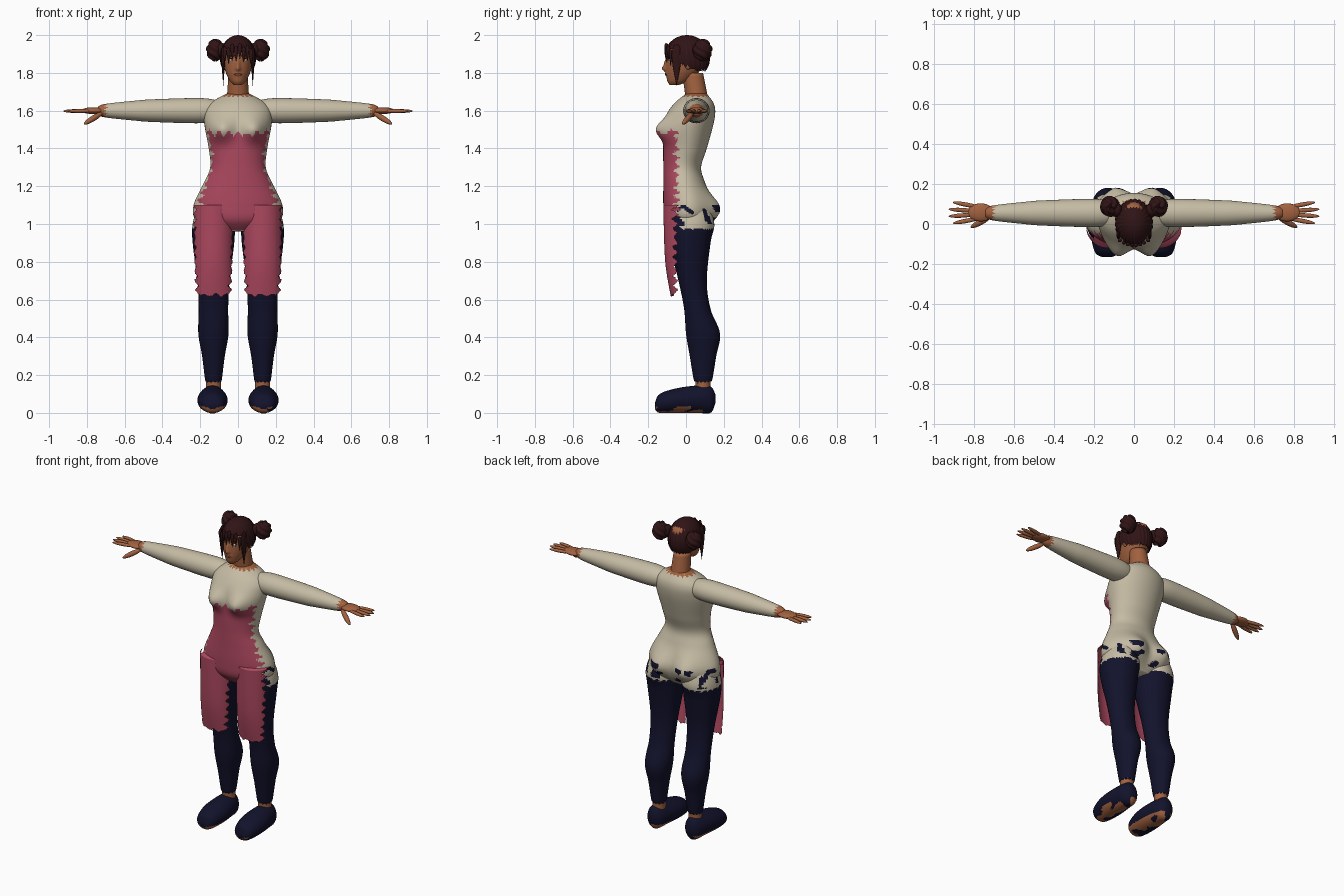
import bpy, bmesh
from math import sin, cos, pi, exp, atan2
from mathutils import Euler, Vector, noise

cube = bpy.data.objects.get("Cube")
if cube:
    bpy.data.objects.remove(cube)


def material(name, red, green, blue):
    result = bpy.data.materials.new(name)
    result.use_nodes = True
    colour = (red, green, blue, 1)
    result.diffuse_color = colour
    shader = result.node_tree.nodes["Principled BSDF"]
    shader.inputs["Base Color"].default_value = colour
    return result


cream = material("cream cloth", .56, .5, .37)
rose = material("rose apron", .42, .065, .115)
navy = material("navy cloth", .006, .006, .025)
skin = material("skin", .36, .12, .05)
hair = material("dark hair", .03, .007, .008)
lip = material("lips", .22, .06, .035)
white = material("eye white", .6, .58, .5)
iris = material("green iris", .08, .2, .17)


def finish(name, bm, materials, rule=None, keep=None):
    """Turn a bmesh into a smooth object; rule picks colours, keep trims faces."""
    bmesh.ops.triangulate(bm, faces=bm.faces[:])
    bmesh.ops.recalc_face_normals(bm, faces=bm.faces[:])
    if keep:
        trimmed = [face for face in bm.faces if not keep(face.calc_center_median())]
        bmesh.ops.delete(bm, geom=trimmed, context='FACES')
    for face in bm.faces:
        face.smooth = True
        if rule:
            chosen = rule(face.calc_center_median(), face.normal)
            face.material_index = materials.index(chosen)
    mesh = bpy.data.meshes.new(name)
    bm.to_mesh(mesh)
    bm.free()
    for item in materials:
        mesh.materials.append(item)
    bpy.context.collection.objects.link(bpy.data.objects.new(name, mesh))


def spline(keys, steps):
    """Catmull-Rom interpolation through the key sections."""
    rows = []
    last = len(keys) - 1
    for i in range(last):
        nearby = [keys[max(0, min(last, i + offset))] for offset in (-1, 0, 1, 2)]
        for step in range(steps):
            t = step / steps
            rows.append([q + t / 2 * (r - p + t * (2*p - 5*q + 4*r - s + t * (3*(q - r) + s - p)))
                         for p, q, r, s in zip(*nearby)])
    return rows + [keys[-1]]


def loft(name, keys, materials, axis='z', middle=0, side=1, steps=6, segments=48,
         rule=None, keep=None, warp=None):
    """Skin oval sections given as (position, half width, low, high)."""
    bm = bmesh.new()
    rings = []
    for place, half, low, high in spline(keys, steps):
        ring = []
        for k in range(segments):
            angle = 2 * pi * k / segments
            across = middle + half * cos(angle)
            up = (low + high) / 2 + (high - low) / 2 * sin(angle)
            layouts = {'z': (across, up, place), 'x': (place, across, up), 'y': (across, place, up)}
            point = Vector(layouts[axis])
            if warp:
                point = warp(point)
            point.x *= side
            ring.append(bm.verts.new(point))
        rings.append(ring)
    for lower, upper in zip(rings, rings[1:]):
        for k in range(segments):
            bm.faces.new((lower[k - 1], lower[k], upper[k], upper[k - 1]))
    bm.faces.new(rings[0])
    bm.faces.new(rings[-1])
    finish(name, bm, materials, rule, keep)


def ball(name, centre, size, mat, warp=None, keep=None, turn=(0, 0, 0), segments=32):
    """Stretched sphere, reshaped by warp before it is scaled and turned."""
    bm = bmesh.new()
    bmesh.ops.create_uvsphere(bm, u_segments=segments, v_segments=24, radius=1)
    rotation = Euler(turn).to_matrix()
    for vert in bm.verts:
        point = warp(vert.co) if warp else vert.co
        vert.co = rotation @ (point * Vector(size)) + Vector(centre)
    finish(name, bm, [mat], keep=keep)


def jag(place, step, height):
    """Uneven saw-tooth for torn cloth edges."""
    tooth = abs((place / step) % 1 * 2 - 1) - .5
    return height * tooth * (1 + noise.noise((place * 23, .3, .7)))


def around(centre, x, y):
    return atan2(centre.y - y, abs(centre.x) - x)


def bumps(*swellings):
    """Mirrored swellings along y: (x, z, width, height, depth)."""
    def warp(point):
        moved = point.copy()
        for x, z, width, height, depth in swellings:
            if point.y * depth > 0:
                distance = ((abs(point.x) - x) / width) ** 2 + ((point.z - z) / height) ** 2
                moved.y += depth * exp(-distance)
        return moved
    return warp


# Colour rules for torn cloth
def torn_patch(c):
    return c.y > -.05 and .99 < c.z < 1.1 and noise.noise(c * 17 + Vector((3, 1, 0))) > .24


def torso_colour(c, normal):
    below_bust = c.z < 1.475 + jag(c.x, .05, .03) + c.x * c.x / 2
    if below_bust and c.y < -.05 + jag(c.z, .045, .035):
        return rose
    if c.z > 1.675 + jag(around(c, 0, .05), .35, .012):
        return skin
    return navy if torn_patch(c) else cream


def leg_colour(c, normal):
    if c.z < .163 + jag(around(c, .13, .09), .5, .012):
        return skin
    below_hip = c.z < .975 + jag(c.x + c.y, .05, .012)
    return navy if below_hip or torn_patch(c) or c.y < -.03 else cream


def shoe_colour(c, normal):
    worn = c.z < .035 and normal.z < -.2 and noise.noise(c * 16) > -.12
    return skin if worn else navy


def sleeve_colour(c, normal):
    cuff = .7 + jag(atan2(c.z - 1.6, c.y - .06), .5, .02)
    return skin if abs(c.x) > cuff else cream


def apron_trim(c):
    return c.y < -.055 + jag(c.z, .05, .025) and c.z > .622 + jag(c.x, .06, .014)


# Hair rules
def strands(point):
    swell = 1 + .025 * sin(26 * atan2(point.y, point.x) + 5 * point.z)
    return Vector((point.x * swell, point.y * swell, point.z))


def twist(point):
    return point * (1 + .07 * sin(9 * point.z + 4 * atan2(point.y, point.x)))


def taper(point):
    width = .55 + .45 * point.z
    return Vector((point.x * width, point.y * width, point.z)) * 1.1


def hairline(c):
    return c.z > (1.93 if c.y < -.035 else 1.815 + .4 * max(0, .05 - c.y))


# Torso with bust and seat
torso = [(.96, .1, -.06, .09), (1.02, .22, -.11, .13), (1.1, .235, -.12, .14),
         (1.22, .18, -.12, .1), (1.3, .147, -.12, .08), (1.4, .155, -.12, .11),
         (1.55, .18, -.11, .15), (1.63, .16, -.07, .15), (1.69, .06, 0, .11)]
loft("torso", torso, [cream, rose, navy, skin], steps=10, segments=80, rule=torso_colour,
     warp=bumps((.09, 1.5, .065, .06, -.06), (.1, 1.08, .075, .085, .05)))

# Neck and head with a modelled face
loft("neck", [(1.65, .06, 0, .12), (1.8, .05, -.02, .09)], [skin])
head = [(1.735, .02, -.085, -.04), (1.76, .045, -.1, .02), (1.82, .07, -.105, .08),
        (1.9, .077, -.1, .11), (1.96, .06, -.08, .1), (1.98, .03, -.04, .05)]
nose_tip = (0, 1.822, .012, .014, -.022)
nose_bridge = (0, 1.85, .01, .022, -.012)
mouth_swell = (0, 1.792, .022, .008, -.007)
eye_socket = (.034, 1.868, .016, .011, .006)
loft("head", head, [skin], steps=8, segments=64, warp=bumps(nose_tip, nose_bridge, mouth_swell))
ball("mouth", (0, -.107, 1.792), (.021, .005, .006), lip)

# Hair cap and fringe strands
ball("hair_cap", (0, .005, 1.88), (.094, .12, .12), hair, strands, hairline, segments=104)
for i in range(8):
    x = .02 * (i - 3.5)
    ball(f"fringe_{i}", (x, 5 * x * x - .106, 1.915 - 4 * x * x - .015 * (i % 2)),
         (.014, .012, .04), hair, taper)

for tag, s in (("left", 1), ("right", -1)):
    # Buns, side locks and ears
    ball(f"{tag}_bun", (s * .12, .088, 1.92), (.047, .05, .056), hair, twist)
    ball(f"{tag}_bun_band", (s * .088, .07, 1.92), (.03, .036, .04), hair)
    ball(f"{tag}_lock", (s * .078, -.05, 1.84), (.014, .035, .1), hair, taper)
    ball(f"{tag}_ear", (s * .076, .012, 1.85), (.012, .02, .032), skin)

    # Eyes and brows
    slant = (0, 0, s * .35)
    ball(f"{tag}_eye", (s * .033, -.0885, 1.868), (.0155, .006, .0075), white, turn=slant)
    ball(f"{tag}_iris", (s * .032, -.0925, 1.868), (.0065, .004, .0065), iris, turn=slant)
    ball(f"{tag}_lash", (s * .033, -.09, 1.876), (.017, .006, .002), hair, turn=slant)
    ball(f"{tag}_brow", (s * .034, -.092, 1.89), (.019, .006, .0035), hair, turn=slant)

    # Sleeve and wrist
    widths = ((.1, .055), (.2, .07), (.45, .063), (.55, .055), (.7, .038), (.74, .024))
    arm = [(x, r, 1.6 - r * .95, 1.6 + r * .95) for x, r in widths]
    loft(f"{tag}_arm", arm, [cream, skin], 'x', .055, s, steps=9, rule=sleeve_colour)

    # Hand with spread fingers
    ball(f"{tag}_palm", (s * .765, .058, 1.6), (.065, .045, .018), skin)
    for i in range(4):
        spread = i - 1.5
        ball(f"{tag}_finger_{i}", (s * (.86 - .01 * spread ** 2), .056 + .027 * spread, 1.598),
             (.068, .011, .01), skin, turn=(0, 0, s * .12 * spread))
    ball(f"{tag}_thumb", (s * .765, .01, 1.56), (.065, .015, .015), skin, turn=(0, s * .5, -s * .5))

    # Leg with bare ankle
    leg = [(.09, .04, .05, .13), (.16, .04, .05, .13), (.18, .045, .04, .14), (.3, .06, .02, .16),
           (.42, .08, 0, .18), (.55, .078, -.01, .13), (.7, .085, -.04, .11),
           (.9, .11, -.09, .13), (1, .11, -.1, .15), (1.1, .08, -.08, .12)]
    loft(f"{tag}_leg", leg, [navy, cream, skin], 'z', .13, s, steps=8, rule=leg_colour)

    # Apron panel hanging over the thigh
    panel = [(.59, .1, -.075, .03), (.8, .105, -.11, .06), (1.1, .11, -.12, .1)]
    loft(f"{tag}_apron_panel", panel, [rose], 'z', .13, s, steps=28, segments=72, keep=apron_trim)

    # Shoe with worn sole
    shoe = [(-.165, .025, .02, .05), (-.14, .06, 0, .1), (-.05, .08, 0, .13),
            (.06, .07, 0, .145), (.13, .05, 0, .14), (.155, .02, .05, .1)]
    loft(f"{tag}_shoe", shoe, [navy, skin], 'y', .135, s, rule=shoe_colour)
